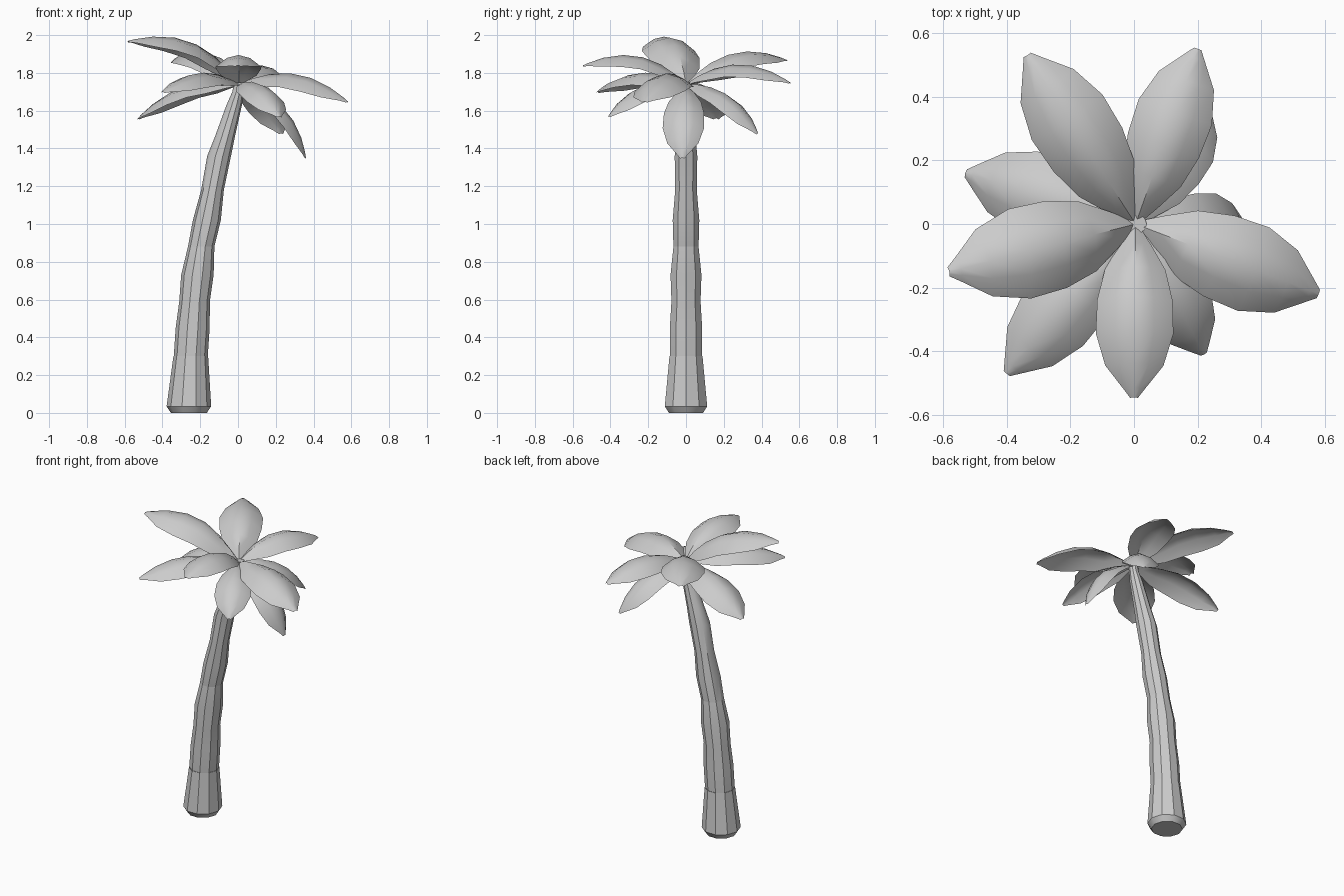
import bpy
import bmesh
import math
from mathutils import Vector

old = bpy.data.objects.get("Cube")
if old:
    bpy.data.objects.remove(old, do_unlink=True)

# One plain grey for the whole tree
grey = bpy.data.materials.new("plain_grey")
grey.use_nodes = True
grey.diffuse_color = (0.6, 0.6, 0.6, 1)
bsdf = grey.node_tree.nodes["Principled BSDF"]
bsdf.inputs["Base Color"].default_value = (0.6, 0.6, 0.6, 1)
bsdf.inputs["Roughness"].default_value = 0.8


def finish(bm, name, angle):
    mesh = bpy.data.meshes.new(name)
    bm.to_mesh(mesh)
    bm.free()
    mesh.materials.append(grey)
    ob = bpy.data.objects.new(name, mesh)
    bpy.context.collection.objects.link(ob)
    bpy.ops.object.select_all(action="DESELECT")
    ob.select_set(True)
    bpy.context.view_layer.objects.active = ob
    bpy.ops.object.shade_smooth_by_angle(angle=math.radians(angle))
    return ob


def bridge(bm, a, b, closed):
    n = len(a)
    for i in range(n if closed else n - 1):
        j = (i + 1) % n
        bm.faces.new((a[i], a[j], b[j], b[i]))


# Trunk sections: rings of (centre x, height, radius)
SIDES = 10


def trunk_section(name, rings, cap_bottom=False, cap_top=False):
    bm = bmesh.new()
    loops = []
    for x, z, r in rings:
        angles = [math.tau * i / SIDES for i in range(SIDES)]
        loops.append([bm.verts.new((x + r * math.cos(a), r * math.sin(a), z))
                      for a in angles])
    for a, b in zip(loops, loops[1:]):
        bridge(bm, a, b, True)
    if cap_bottom:
        bm.faces.new(loops[0][::-1])
    if cap_top:
        bm.faces.new(loops[-1])
    finish(bm, name, 35)


trunk_section("trunk_base", [(-.26, 0, .095), (-.26, .035, .118),
                             (-.25, .3, .092)], cap_bottom=True)
trunk_section("trunk_middle", [(-.25, .3, .09), (-.24, .45, .09), (-.23, .59, .081),
                               (-.215, .73, .086), (-.195, .88, .07)])
trunk_section("trunk_top", [(-.195, .88, .07), (-.165, 1.02, .074), (-.135, 1.18, .06),
                            (-.1, 1.36, .063), (-.07, 1.46, .053), (-.02, 1.63, .041),
                            (0, 1.7, .03), (.01, 1.75, .03)], cap_top=True)

# Leaf outline stations: (distance along, relative half width)
OUTLINE = [(0, .06), (.12, .4), (.27, .78), (.45, .97),
           (.64, 1), (.82, .75), (.95, .28), (1, .1)]
ROOT = Vector((.005, 0, 1.74))


def leaf(name, tip, half, bulge):
    """Arched leaf, folded to a ridge at the root and rounded at the tip."""
    chord = Vector(tip) - ROOT
    side = Vector((-chord.y, chord.x, 0)).normalized()
    up = chord.cross(side).normalized()
    bm = bmesh.new()
    rows = []
    for t, w in OUTLINE:
        mid = ROOT + chord * t + up * (4 * bulge * t * (1 - t))
        fold = max(0, 1 - t / .5)
        row = []
        for u in (-1, -.5, 0, .5, 1):
            drop = (fold * .75 * abs(u) + (1 - fold) * .52 * u * u) * w * half
            row.append(bm.verts.new(mid + side * (u * w * half) - up * drop))
        rows.append(row)
    for a, b in zip(rows, rows[1:]):
        bridge(bm, b, a, False)
    finish(bm, name, 42)


# Upper whorl, then the drooping lower whorl
LEAVES = {
    "upper_leaf_back_right": ((-.335, .53, 1.87), .132, .1),
    "upper_leaf_back_left": ((.2, .55, 1.75), .122, .1),
    "upper_leaf_left": ((.58, -.22, 1.65), .14, .1),
    "upper_leaf_front": ((0, -.545, 1.84), .122, .1),
    "upper_leaf_right": ((-.58, -.15, 1.97), .145, .115),
    "lower_leaf_right": ((-.53, .16, 1.56), .13, .08),
    "lower_leaf_front_right": ((-.4, -.47, 1.7), .125, .08),
    "lower_leaf_front_left": ((.22, -.41, 1.57), .11, .08),
    "lower_leaf_back_left": ((.23, .38, 1.48), .11, .08),
    "lower_leaf_left": ((.36, -.02, 1.35), .11, .09),
}
for leaf_name, (tip, half, bulge) in LEAVES.items():
    leaf(leaf_name, tip, half, bulge)
